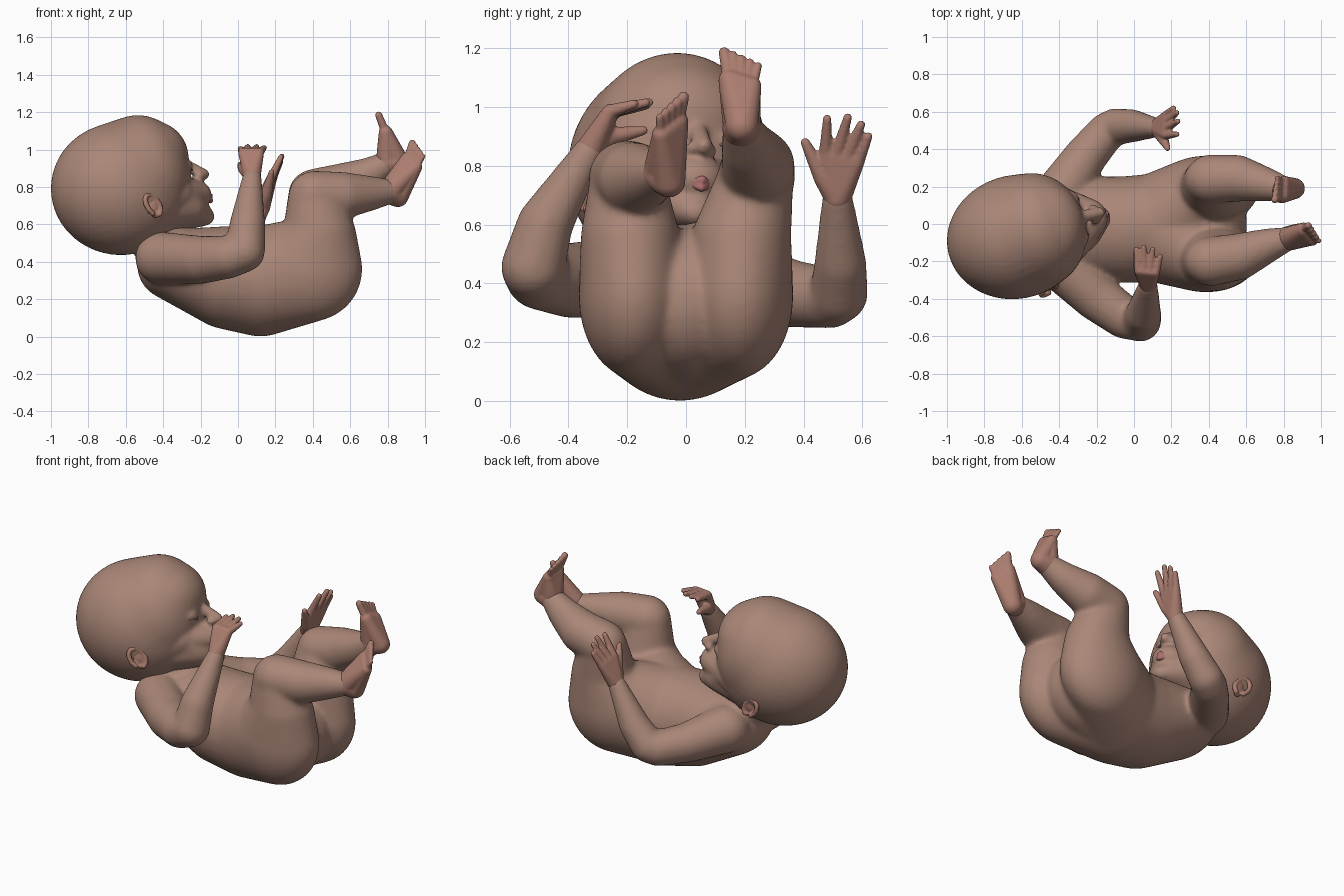
import bpy, bmesh, math
from mathutils import Vector, Matrix


def material(name, rgb):
    m = bpy.data.materials.new(name)
    m.diffuse_color = (*rgb, 1)
    return m


SKIN = material("skin", (0.40, 0.24, 0.185))
FLUSHED = material("flushed_skin", (0.41, 0.205, 0.16))
LIP = material("lip", (0.41, 0.16, 0.15))
LASH = material("lash", (0.2, 0.11, 0.085))


def directions(level):
    bm = bmesh.new()
    bmesh.ops.create_icosphere(bm, subdivisions=level, radius=1)
    out = [v.co.copy() for v in bm.verts]
    bm.free()
    return out


FINE, COARSE = directions(4), directions(3)


def hull(bm, *blobs):
    """Convex skin around ellipsoids given as (x, y, z, r) or (x, y, z, rx, ry, rz)."""
    verts = []
    for b in blobs:
        c = Vector(b[:3])
        r = b[3:] if len(b) == 6 else (b[3],) * 3
        for d in (FINE if max(r) > 0.12 else COARSE):
            verts.append(bm.verts.new(c + Vector((d.x * r[0], d.y * r[1], d.z * r[2]))))
    bmesh.ops.convex_hull(bm, input=verts)
    bmesh.ops.delete(bm, geom=[v for v in verts if v.is_valid and not v.link_faces], context='VERTS')


def chain(bm, *blobs):
    for a, b in zip(blobs, blobs[1:]):
        hull(bm, a, b)


def finish(bm, name, mat, voxel, smooth, matrix=None):
    """Fuse the overlapping hulls into one smooth skin."""
    if matrix:
        bm.transform(matrix)
    bmesh.ops.recalc_face_normals(bm, faces=bm.faces[:])
    me = bpy.data.meshes.new(name)
    bm.to_mesh(me)
    bm.free()
    me.materials.append(mat)
    ob = bpy.data.objects.new(name, me)
    bpy.context.collection.objects.link(ob)
    r = ob.modifiers.new("fuse", 'REMESH')
    r.mode, r.voxel_size, r.use_smooth_shade = 'VOXEL', voxel, True
    s = ob.modifiers.new("soften", 'SMOOTH')
    s.factor, s.iterations = 0.5, smooth
    bpy.ops.object.select_all(action='DESELECT')
    ob.select_set(True)
    bpy.context.view_layer.objects.active = ob
    bpy.ops.object.convert(target='MESH')
    return ob


# Torso, neck, legs and arms
bm = bmesh.new()
belly = (0.12, -0.02, 0.295, 0.27, 0.29, 0.295)
chain(bm, (-0.35, -0.01, 0.385, 0.19, 0.26, 0.19),
      (-0.06, -0.03, 0.315, 0.25, 0.285, 0.275), belly,
      (0.32, 0.0, 0.33, 0.285, 0.24, 0.26))
chain(bm, (-0.46, -0.03, 0.56, 0.15), (-0.35, -0.02, 0.43, 0.16))
for side, knee_y, knee_z in ((-1, -0.2, 0.755), (1, 0.24, 0.765)):
    seat = (0.385, side * 0.18, 0.36, 0.28, 0.185, 0.28)
    chain(bm, belly, seat, (0.435, side * 0.19, 0.56, 0.195, 0.168, 0.14),
          (0.41, knee_y, knee_z, 0.14, 0.125, 0.13))
chain(bm, (0.41, -0.2, 0.755, 0.132), (0.56, -0.175, 0.755, 0.125),
      (0.70, -0.12, 0.765, 0.095), (0.81, -0.083, 0.775, 0.067))
chain(bm, (0.41, 0.24, 0.765, 0.132), (0.55, 0.245, 0.80, 0.125),
      (0.69, 0.215, 0.86, 0.095), (0.80, 0.19, 0.925, 0.067))
chain(bm, (-0.41, -0.2, 0.42, 0.14), (-0.2, -0.39, 0.41, 0.128), (-0.05, -0.5, 0.425, 0.115),
      (0.035, -0.52, 0.455, 0.11), (0.05, -0.48, 0.6, 0.096), (0.075, -0.33, 0.85, 0.053))
chain(bm, (-0.39, 0.16, 0.41, 0.14), (-0.26, 0.36, 0.365, 0.115), (-0.15, 0.49, 0.35, 0.104),
      (-0.1, 0.52, 0.365, 0.1), (-0.01, 0.525, 0.47, 0.089), (0.12, 0.515, 0.69, 0.053))
finish(bm, "body", SKIN, 0.012, 18)


# Hands: palm fan, four fingers and a thumb
def hand(name, wrist, k_first, k_last, tips, thumb):
    bm = bmesh.new()
    a, b = Vector(k_first), Vector(k_last)
    knuckles = [a.lerp(b, i / 3) for i in range(4)]
    for k, n in zip(knuckles, knuckles[1:]):
        hull(bm, (*wrist, 0.047), (*k, 0.025), (*n, 0.025))
    for k, t in zip(knuckles, tips):
        hull(bm, (*k, 0.024), (*t, 0.015))
    chain(bm, (*wrist, 0.044), (*thumb[0], 0.032), (*thumb[1], 0.016))
    finish(bm, name, FLUSHED, 0.007, 4)


hand("right_hand", (0.075, -0.325, 0.86), (0.025, -0.25, 0.985), (0.115, -0.26, 0.985),
     [(0.012, -0.135, 1.005), (0.052, -0.125, 1.015), (0.1, -0.135, 1.015), (0.14, -0.175, 1.01)],
     [(0.03, -0.25, 0.9), (0.012, -0.145, 0.92)])
hand("left_hand", (0.125, 0.515, 0.69), (0.172, 0.475, 0.84), (0.178, 0.585, 0.82),
     [(0.23, 0.48, 0.96), (0.235, 0.55, 0.965), (0.23, 0.595, 0.94), (0.212, 0.62, 0.9)],
     [(0.15, 0.465, 0.76), (0.18, 0.405, 0.88)])


# Feet: heel, sole and five toes
def foot(name, ankle, heel, balls, toes):
    bm = bmesh.new()
    hull(bm, (*heel, 0.056), (*balls[0], 0.038), (*balls[1], 0.032))
    hull(bm, (*ankle, 0.067), (*heel, 0.056))
    hull(bm, (*ankle, 0.064), (*balls[0], 0.038), (*balls[1], 0.03))
    for i in range(5):
        f = i / 4
        b, t = (Vector(p[0]).lerp(Vector(p[1]), f) for p in (balls, toes))
        hull(bm, (*b, 0.024 - 0.006 * f), (*t, 0.019 - 0.006 * f))
    finish(bm, name, FLUSHED, 0.006, 4)


foot("right_foot", (0.81, -0.083, 0.775), (0.855, -0.058, 0.748),
     [(0.908, -0.03, 0.95), (0.953, -0.085, 0.905)],
     [(0.932, -0.008, 1.034), (0.99, -0.09, 0.965)])
foot("left_foot", (0.80, 0.19, 0.925), (0.858, 0.19, 0.935),
     [(0.79, 0.148, 1.09), (0.80, 0.225, 1.07)],
     [(0.752, 0.13, 1.185), (0.765, 0.246, 1.14)])

# Head, modelled looking along +x, then turned and tilted
HEAD = (Matrix.Translation((-0.6, -0.06, 0.8)) @ Matrix.Rotation(math.radians(15), 4, 'Z')
        @ Matrix.Rotation(math.radians(-7), 4, 'X'))
bm = bmesh.new()
hull(bm, (-0.03, 0, -0.01, 0.375, 0.33, 0.355), (0.07, 0, 0.05, 0.28, 0.31, 0.335),
     (0.12, 0, 0.16, 0.222, 0.25, 0.2))
hull(bm, (0.02, 0, -0.06, 0.3, 0.3, 0.28), (0.22, 0, -0.05, 0.165, 0.215, 0.14))
hull(bm, (0.22, 0, -0.02, 0.15, 0.21, 0.11), (0.1, 0, -0.12, 0.2, 0.24, 0.18),
     (0.32, 0, -0.12, 0.12, 0.155, 0.11))
hull(bm, (0.32, 0, -0.12, 0.12, 0.155, 0.11), (0.425, 0, -0.16, 0.06, 0.065, 0.05))
hull(bm, (0.385, 0, -0.045, 0.085, 0.1, 0.08), (0.29, 0, -0.05, 0.12, 0.17, 0.11))
hull(bm, (0.31, 0, 0.13, 0.033), (0.435, 0, 0.068, 0.03))
for s in (-1, 1):
    hull(bm, (0.405, s * 0.034, 0.055, 0.027, 0.022, 0.022))
    hull(bm, (0.295, s * 0.1, 0.1, 0.052, 0.06, 0.036))
finish(bm, "head", SKIN, 0.011, 8, HEAD)

# Lips
bm = bmesh.new()
for z, w in ((-0.048, 0.05), (-0.074, 0.042)):
    chain(bm, (0.438, -w, -0.063, 0.009), (0.466, 0, z, 0.015), (0.438, w, -0.063, 0.009))
finish(bm, "lips", LIP, 0.006, 2, HEAD)

# Closed eyelid lines and ears
for s, side in ((-1, "right"), (1, "left")):
    bm = bmesh.new()
    chain(bm, (0.326, s * 0.055, 0.092, 0.007), (0.342, s * 0.1, 0.081, 0.007),
          (0.315, s * 0.145, 0.09, 0.007))
    finish(bm, side + "_eyelid_line", LASH, 0.004, 1, HEAD)
    bm = bmesh.new()
    rim = [math.radians(a) for a in range(-60, 241, 30)]
    chain(bm, *[(0.065 + 0.043 * math.cos(a) - 0.02 * math.sin(a), s * (0.305 - 0.02 * math.cos(a)),
                 -0.135 + 0.055 * math.sin(a), 0.014) for a in rim])
    hull(bm, (0.065, s * 0.285, -0.135, 0.04, 0.02, 0.05))
    hull(bm, (0.085, s * 0.287, -0.185, 0.022, 0.016, 0.018))
    finish(bm, side + "_ear", FLUSHED, 0.006, 3, HEAD)
